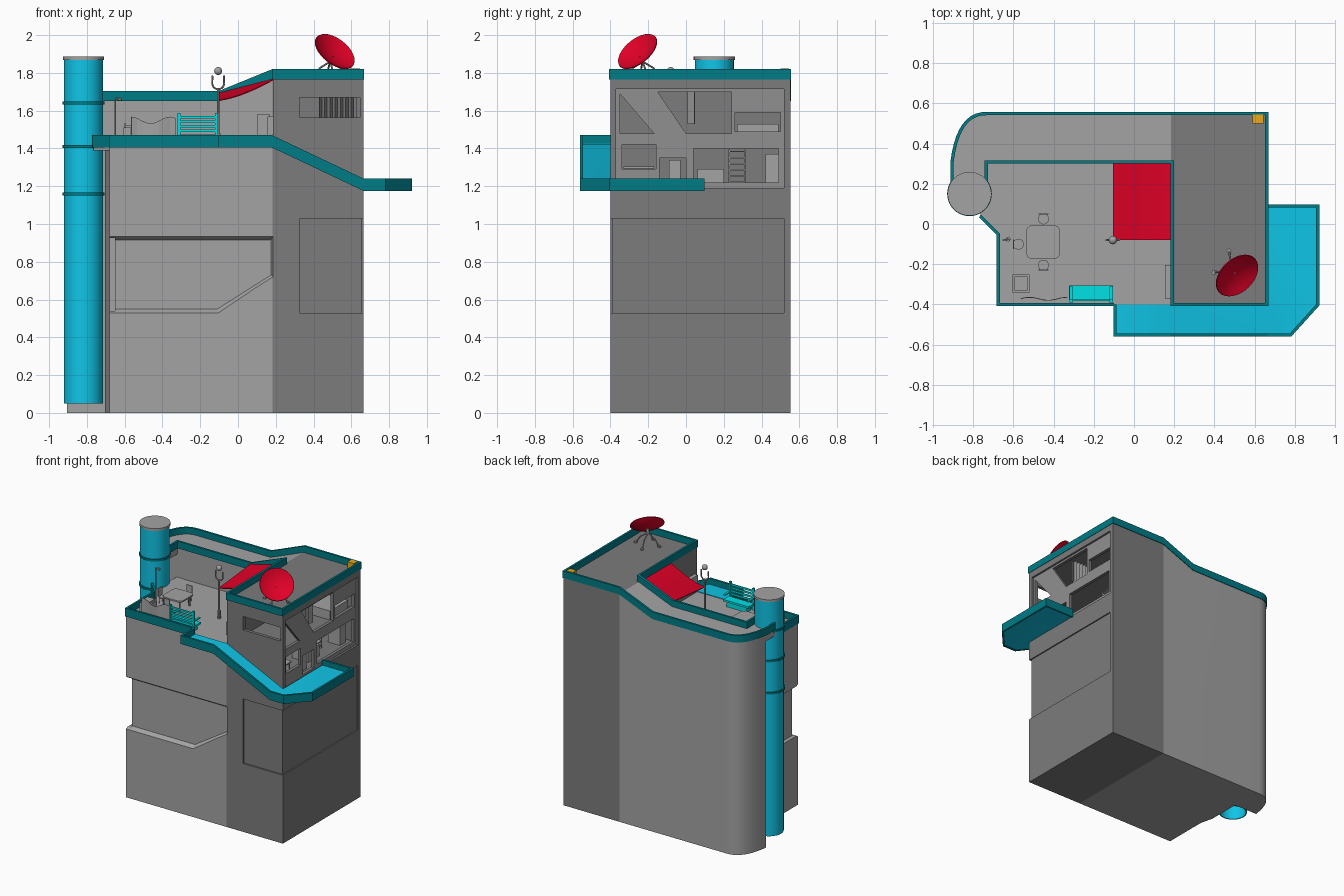
import bpy, bmesh, math
from mathutils import Vector

if "Cube" in bpy.data.objects:
    bpy.data.objects.remove(bpy.data.objects["Cube"])

def mat(name, c):
    m = bpy.data.materials.new(name)
    m.diffuse_color = (*c, 1)
    m.use_nodes = True
    m.node_tree.nodes["Principled BSDF"].inputs["Base Color"].default_value = m.diffuse_color
    return m
TEAL = mat("teal", (0.0, 0.2, 0.24))
CYAN = mat("cyan", (0.005, 0.56, 0.8))
AQUA = mat("aqua", (0.0, 0.75, 0.78))
RED = mat("red", (0.75, 0.0, 0.02))
YELLOW = mat("yellow", (0.8, 0.4, 0.01))
GREY = mat("grey", (0.37, 0.37, 0.37))
MID = mat("mid_grey", (0.28, 0.28, 0.28))
DARK = mat("dark_grey", (0.2, 0.2, 0.2))

def mesh(name, verts, faces, m=None):
    me = bpy.data.meshes.new(name)
    me.from_pydata([tuple(v) for v in verts], [], faces)
    bm = bmesh.new(); bm.from_mesh(me)
    bmesh.ops.recalc_face_normals(bm, faces=bm.faces)
    bm.to_mesh(me); bm.free()
    o = bpy.data.objects.new(name, me)
    bpy.context.collection.objects.link(o)
    me.materials.append(m or GREY)
    return o

def activate(o):
    bpy.ops.object.select_all(action='DESELECT')
    o.select_set(True)
    bpy.context.view_layer.objects.active = o

def smooth(o, deg=40):
    activate(o)
    bpy.ops.object.shade_smooth_by_angle(angle=math.radians(deg))
    return o

def loft(name, a, b, m=None):
    n = len(a)
    f = [list(range(n)), list(range(2*n-1, n-1, -1))]
    f += [[i, (i+1) % n, n+(i+1) % n, n+i] for i in range(n)]
    return mesh(name, a+b, f, m)

def prism(name, poly, z0, z1, m=None):
    return loft(name, [(x, y, z0) for x, y in poly], [(x, y, z1) for x, y in poly], m)

def box(name, x0, x1, y0, y1, z0, z1, m=None):
    return prism(name, [(x0, y0), (x1, y0), (x1, y1), (x0, y1)], z0, z1, m)

def along_x(poly, x0, x1):  # y,z outline pushed along x
    return loft("cut", [(x0, y, z) for y, z in poly], [(x1, y, z) for y, z in poly])

def disc(x, y, r, n=40):
    return [(x+r*math.cos(2*math.pi*i/n), y+r*math.sin(2*math.pi*i/n)) for i in range(n)]

def rod(name, p, q, r, m=None, n=8):
    p, q = Vector(p), Vector(q)
    rot = (q-p).to_track_quat('Z', 'Y')
    ring = [rot @ Vector((x, y, 0)) for x, y in disc(0, 0, r, n)]
    return smooth(loft(name, [p+v for v in ring], [q+v for v in ring], m))

def sheet(name, verts, faces, t, m=None):
    o = mesh(name, verts, faces, m)
    s = o.modifiers.new("thickness", 'SOLIDIFY'); s.thickness = t; s.offset = 0
    activate(o)
    bpy.ops.object.modifier_apply(modifier=s.name)
    return o

def parapet(name, path, h, t=0.016, m=TEAL):  # mitred wall along an x,y,z path
    P = [Vector(p) for p in path]; vs = []; fs = []
    for i, p in enumerate(P):
        d = [((b-a).to_2d()).normalized() for a, b in zip(P[max(i-1, 0):i+1], P[max(i-1, 0)+1:i+2])]
        ns = [Vector((-e.y, e.x)) for e in d]
        k = sum(ns, Vector((0, 0))).normalized()
        k = k*(t/2)/max(k.dot(ns[0]), 0.4)
        k = Vector((k.x, k.y, 0)); up = Vector((0, 0, h))
        vs += [p-k, p+k, p+k+up, p-k+up]
        if i:
            a = 4*i-4
            fs += [[a+j, a+(j+1) % 4, a+4+(j+1) % 4, a+4+j] for j in range(4)]
    fs += [[0, 1, 2, 3], [len(vs)-4+j for j in (3, 2, 1, 0)]]
    return smooth(mesh(name, vs, fs, m), 15)

def cut(o, c):
    b = o.modifiers.new("cut", 'BOOLEAN'); b.object = c; b.operation = 'DIFFERENCE'; b.solver = 'EXACT'
    activate(o)
    bpy.ops.object.modifier_apply(modifier=b.name)
    bpy.data.objects.remove(c)

# building body with rounded back left corner and a notch for the pipe
a, b, c = Vector((-0.905, 0.31)), Vector((-0.875, 0.558)), Vector((-0.73, 0.552))
rim = [tuple(a*(1-t)**2+b*2*t*(1-t)+c*t*t) for t in [i/10 for i in range(11)]]
body = prism("building_body", [(-0.68, -0.4), (0.665, -0.4), (0.665, 0.552)] + rim[::-1] +
             [(-0.705, 0.31), (-0.705, 0.05), (-0.68, -0.05)], 0, 1.85)
roof = [(-1, 1.655), (-0.1, 1.655), (0.185, 1.77), (1, 1.77), (1, 2), (-1, 2)]
cut(body, loft("cut", [(x, -1, z) for x, z in roof], [(x, 1, z) for x, z in roof]))
cut(body, box("cut", -1, 0.185, -1, 0.308, 1.42, 2.1))

# recessed wall panels
outer = [(-0.9, 0.945), (0.19, 0.945), (0.19, 0.715), (-0.1, 0.52), (-0.9, 0.52)]
inner = [(-0.9, 0.915), (0.175, 0.915), (0.175, 0.73), (-0.11, 0.55), (-0.9, 0.55)]
cut(body, loft("cut", [(x, -0.415, z) for x, z in outer], [(x, -0.37, z) for x, z in inner]))
cut(body, box("cut", -0.8, -0.65, -0.5, -0.05, 0.54, 0.925))
cut(body, box("cut", 0.325, 0.8, -0.5, -0.388, 0.53, 1.03))
cut(body, box("cut", 0.655, 0.8, -0.5, 0.52, 0.53, 1.03))

# two rooms and their openings
cut(body, box("cut", 0.25, 0.625, -0.375, 0.53, 1.2, 1.43))
cut(body, box("cut", 0.25, 0.625, -0.375, 0.53, 1.46, 1.74))
cut(body, box("cut", 0.65, 0.8, -0.37, 0.52, 1.19, 1.715))
for o in ([(-0.35, 1.48), (-0.17, 1.48), (-0.35, 1.69)],
          [(-0.15, 1.7), (0.24, 1.7), (0.24, 1.48), (0.0, 1.48)],
          [(0.26, 1.49), (0.5, 1.49), (0.5, 1.59), (0.26, 1.59)],
          [(-0.34, 1.29), (-0.16, 1.29), (-0.16, 1.42), (-0.34, 1.42)],
          [(-0.14, 1.205), (0.0, 1.205), (0.0, 1.35), (-0.14, 1.35)],
          [(0.04, 1.22), (0.49, 1.22), (0.49, 1.4), (0.04, 1.4)]):
    cut(body, along_x(o, 0.6, 0.75))
cut(body, box("cut", 0.325, 0.645, -0.5, -0.36, 1.565, 1.67))

# darker right half, mid grey window wall
me = body.data
me.materials.clear()
for m in (GREY, DARK, MID):
    me.materials.append(m)
bm = bmesh.new(); bm.from_mesh(me)
bmesh.ops.bisect_plane(bm, geom=bm.verts[:]+bm.edges[:]+bm.faces[:], plane_co=(0.183, 0, 0), plane_no=(1, 0, 0))
for f in bm.faces:
    p = f.calc_center_median()
    f.material_index = 1 if p.x > 0.183 else 0
    if 0.64 < p.x < 0.655 and p.z > 1.19 and f.normal.x > 0.9:
        f.material_index = 2
bm.to_mesh(me); bm.free()
smooth(body, 15)
prism("roof_corner", [(-0.905, 0.31), (-0.735, 0.31), (-0.735, 0.2), (-0.905, 0.2)], 1.6, 1.655)
prism("terrace_corner", [(-0.68, -0.05), (-0.765, 0.04), (-0.74, 0.31), (-0.68, 0.31)], 1.39, 1.42)

# roof and terrace parapets
parapet("roof_parapet_outer", [(-0.905, 0.2, 1.65)] + [(x, y-0.003, 1.65) for x, y in rim] +
        [(-0.1, 0.549, 1.65), (0.185, 0.549, 1.765), (0.66, 0.549, 1.765), (0.66, -0.4, 1.765),
         (0.19, -0.4, 1.765), (0.19, 0.308, 1.765), (-0.1, 0.308, 1.65), (-0.735, 0.308, 1.65),
         (-0.735, 0.2, 1.65)], 0.055)
parapet("terrace_parapet", [(-0.1, -0.4, 1.405), (-0.675, -0.4, 1.405), (-0.675, -0.05, 1.405),
                            (-0.765, 0.04, 1.405)], 0.065)
box("roof_box", 0.59, 0.645, 0.5, 0.545, 1.77, 1.822, YELLOW)

# walkway that slopes down around the front right corner
smooth(sheet("walkway_floor", [(-0.1, -0.4, 1.415), (-0.1, -0.555, 1.415), (0.18, -0.555, 1.415), (0.18, -0.4, 1.415),
                               (0.665, -0.555, 1.19), (0.665, -0.4, 1.19), (0.78, -0.555, 1.19), (0.92, -0.4, 1.19),
                               (0.92, 0.093, 1.19), (0.665, 0.093, 1.19)],
             [(0, 1, 2, 3), (3, 2, 4, 5), (5, 4, 6, 7, 8, 9)], 0.02, CYAN))
parapet("walkway_parapet", [(-0.095, -0.4, 1.405), (-0.095, -0.552, 1.405), (0.18, -0.552, 1.405), (0.665, -0.552, 1.175),
                            (0.778, -0.552, 1.175), (0.914, -0.402, 1.175), (0.914, 0.09, 1.175), (0.665, 0.09, 1.175)], 0.065)

# big pipe, open at the foot, with bands and lid
pipe = prism("pipe", disc(-0.818, 0.15, 0.103), 0.05, 1.87, CYAN)
cut(pipe, prism("cut", disc(-0.818, 0.15, 0.095), -0.1, 1.85))
smooth(pipe)
for z in (1.16, 1.41, 1.64):
    smooth(prism("pipe_band", disc(-0.818, 0.15, 0.111), z-0.008, z+0.008, TEAL))
smooth(prism("pipe_lid", disc(-0.818, 0.15, 0.109), 1.868, 1.886))

# red awning, sagging along its front edge, and lamp post
N = 10
ts = [i/N for i in range(N+1)]
smooth(sheet("awning", [v for t in ts for v in ((-0.105+0.29*t, -0.08, 1.655+0.108*t**1.5),
                                                (-0.105+0.29*t, 0.3, 1.69+0.075*t))],
             [(2*i, 2*i+1, 2*i+3, 2*i+2) for i in range(N)], 0.006, RED))
rod("lamp_post", (-0.105, -0.08, 1.42), (-0.105, -0.08, 1.72), 0.007)
rod("lamp_foot", (-0.105, -0.08, 1.42), (-0.105, -0.08, 1.48), 0.012)
for s in (-1, 1):
    arc = [(-0.105+s*0.032*math.sin(a), -0.08, 1.745-0.032*math.cos(a)) for a in (0, 0.5, 1.0, 1.5)]
    arc.append((-0.105+s*0.03, -0.08, 1.785))
    for p, q in zip(arc, arc[1:]):
        rod("lamp_fork", p, q, 0.005)
bpy.ops.mesh.primitive_uv_sphere_add(segments=20, ring_count=12, radius=0.021, location=(-0.105, -0.08, 1.81))
globe = smooth(bpy.context.object); globe.name = "lamp_globe"; globe.data.materials.append(GREY)

# dish antenna: curved bowl, feed arm and four legs
c = Vector((0.513, -0.257, 1.914)); nrm = Vector((0.52, -0.54, 0.66)).normalized()
rot = nrm.to_track_quat('Z', 'Y')
S, R = 32, 6
vs = [c+rot @ Vector((0, 0, -0.035))]
for j in range(1, R+1):
    vs += [c+rot @ Vector((x, y, 0.035*((j/R)**2-1))) for x, y in disc(0, 0, 0.122*j/R, S)]
fs = [(0, 1+i, 1+(i+1) % S) for i in range(S)]
fs += [(1+j*S+i, 1+j*S+S+i, 1+j*S+S+(i+1) % S, 1+j*S+(i+1) % S) for j in range(R-1) for i in range(S)]
smooth(sheet("dish_bowl", vs, fs, 0.005, RED))
hub = Vector((0.488, -0.23, 1.86))
rod("dish_hub", hub, c-nrm*0.037, 0.013)
for k in range(4):
    a = math.radians(10+90*k)
    foot = Vector((0.488+0.092*math.cos(a), -0.225+0.092*math.sin(a), 1.77))
    knee = hub.lerp(foot, 0.6)+Vector((0, 0, 0.02))
    rod("dish_leg", hub, knee, 0.005); rod("dish_leg", knee, foot, 0.005)
    rod("dish_foot", foot, foot+Vector((0, 0, 0.012)), 0.012)

# terrace table and chairs
prism("table_top", [(-0.452+0.085*math.copysign(abs(x)**0.35, x), -0.09+0.085*math.copysign(abs(y)**0.35, y))
                    for x, y in disc(0, 0, 1, 24)], 1.5, 1.512)
for x in (-0.51, -0.395):
    for y in (-0.15, -0.03):
        rod("table_leg", (x, y, 1.42), (x, y, 1.5), 0.006)
for x, y, dx, dy in ((-0.45, 0.025, 0, 1), (-0.45, -0.205, 0, -1), (-0.575, -0.1, -1, 0)):
    smooth(prism("chair_seat", disc(x, y, 0.027, 16), 1.462, 1.47))
    for sx in (-1, 1):
        for sy in (-1, 1):
            rod("chair_leg", (x+sx*0.018, y+sy*0.018, 1.42), (x+sx*0.018, y+sy*0.018, 1.465), 0.003)
    bx, by = x+dx*0.024, y+dy*0.024
    w, d = (0.003, 0.024) if dx else (0.024, 0.003)
    box("chair_back", bx-w, bx+w, by-d, by+d, 1.47, 1.535)

# grill cabinet, wavy screen and outdoor shower
box("cabinet", -0.605, -0.52, -0.34, -0.25, 1.42, 1.51)
box("cabinet_lid", -0.595, -0.53, -0.33, -0.26, 1.51, 1.525)
pts = [(-0.565+0.235*i/8, -0.372+0.008*math.sin(i), 1.55+0.018*math.cos(i*0.9)) for i in range(9)]
sheet("wavy_screen", [(x, y, z) for x, y, t in pts for z in (1.42, t)],
      [(2*i, 2*i+1, 2*i+3, 2*i+2) for i in range(8)], 0.004)
rod("shower_pipe", (-0.65, -0.08, 1.42), (-0.65, -0.08, 1.665), 0.004)
rod("shower_arm", (-0.65, -0.08, 1.665), (-0.62, -0.075, 1.665), 0.004)
rod("shower_head", (-0.625, -0.075, 1.655), (-0.625, -0.075, 1.665), 0.012)

# slatted bench
box("bench_seat", -0.322, -0.105, -0.375, -0.305, 1.46, 1.475, AQUA)
box("bench_base", -0.3, -0.125, -0.365, -0.315, 1.42, 1.46, AQUA)
for i in range(4):
    box("bench_slat", -0.315, -0.11, -0.384, -0.376, 1.487+i*0.024, 1.501+i*0.024, AQUA)
for x in (-0.312, -0.113):
    box("bench_post", x-0.008, x+0.008, -0.39, -0.375, 1.42, 1.588, AQUA)
    box("bench_arm", x-0.008, x+0.008, -0.375, -0.31, 1.505, 1.515, AQUA)

# wall fittings beside the terrace
box("wall_unit", 0.155, 0.19, -0.37, -0.205, 1.47, 1.57)
box("terrace_crate", 0.1, 0.17, 0.1, 0.2, 1.42, 1.58)

# room furniture: shelves, desk, door, counter and curtain
for i in range(6):
    box("shelf", 0.34, 0.5, 0.23, 0.31, 1.22+i*0.032, 1.226+i*0.032)
for y in (0.226, 0.31):
    box("shelf_side", 0.34, 0.5, y, y+0.006, 1.2, 1.395)
box("cabinet_tall", 0.48, 0.58, 0.42, 0.49, 1.2, 1.37)
box("counter", 0.42, 0.56, 0.06, 0.2, 1.2, 1.29)
box("desk_top", 0.42, 0.58, -0.33, -0.17, 1.295, 1.305)
for y in (-0.32, -0.19):
    box("desk_side", 0.43, 0.57, y, y+0.012, 1.2, 1.295)
box("door", 0.6, 0.608, -0.09, -0.03, 1.2, 1.34)
box("bed", 0.4, 0.6, 0.27, 0.49, 1.46, 1.53)
sheet("curtain", [(0.43+0.014*i, 0.01+0.035*(i % 2), z) for i in range(14) for z in (1.53, 1.7)],
      [(2*i, 2*i+1, 2*i+3, 2*i+2) for i in range(13)], 0.004, MID)
